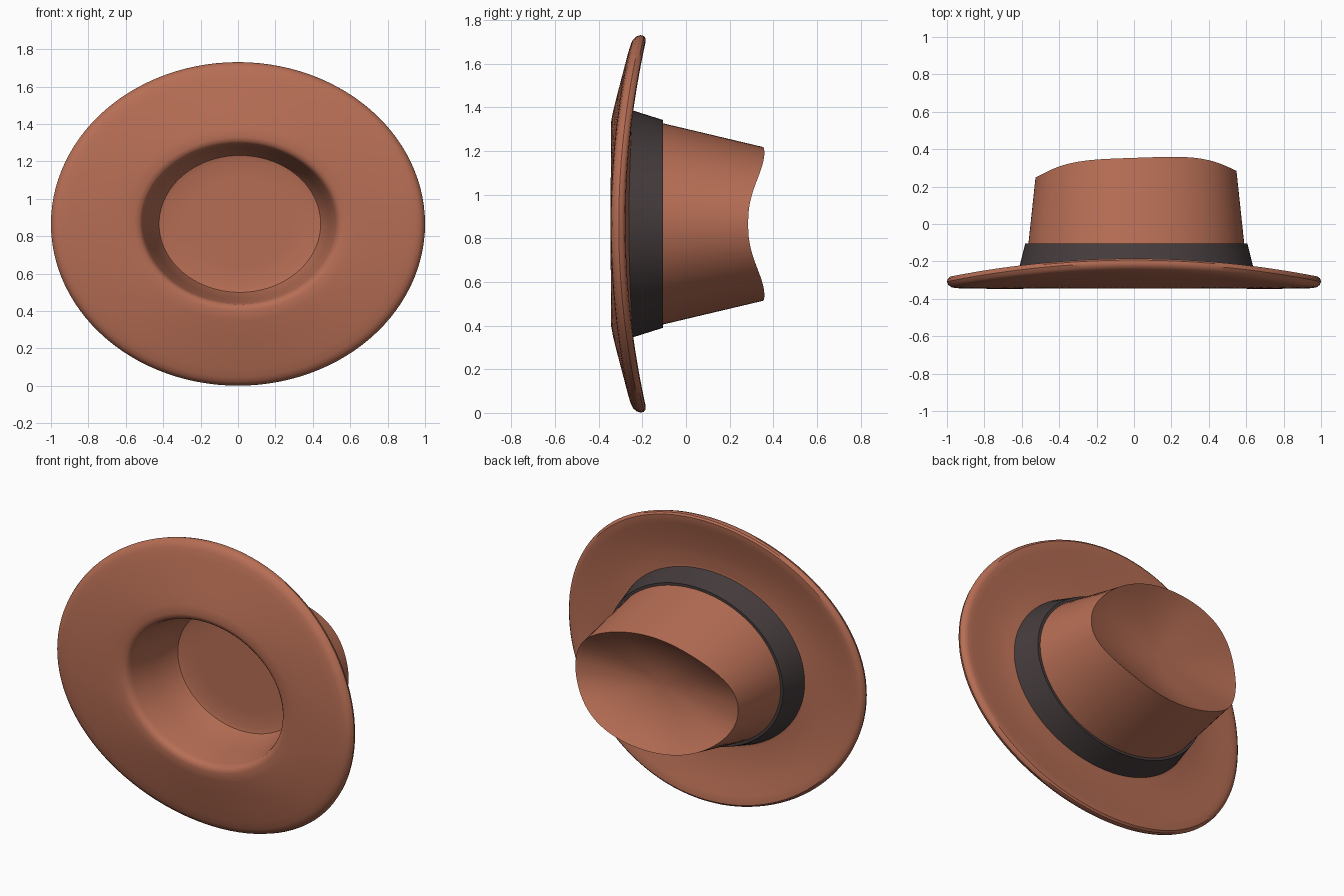
import bpy, math

if "Cube" in bpy.data.objects:
    bpy.data.objects.remove(bpy.data.objects["Cube"])

SEG = 112
ZC = 0.866  # height of the hat's axis, which runs along y


def material(name, rgb):
    m = bpy.data.materials.new(name)
    m.diffuse_color = (*rgb, 1)
    m.use_nodes = True
    m.node_tree.nodes["Principled BSDF"].inputs["Base Color"].default_value = m.diffuse_color
    return m


def loft(name, rings, mat, cap=True):
    """Skin a list of rings; closed into a loop, or capped at both ends."""
    verts = [p for r in rings for p in r]
    n = len(rings)
    faces = []
    for k in range(n - 1 if cap else n):
        a, b = k * SEG, (k + 1) % n * SEG
        for i in range(SEG):
            j = (i + 1) % SEG
            faces.append((a + i, a + j, b + j, b + i))
    if cap:
        for k in (0, n - 1):
            c = [sum(p[q] for p in rings[k]) / SEG for q in range(3)]
            verts.append(c)
            for i in range(SEG):
                j = (i + 1) % SEG
                tri = (k * SEG + i, k * SEG + j, len(verts) - 1)
                faces.append(tri if k else tri[::-1])
    me = bpy.data.meshes.new(name)
    me.from_pydata(verts, [], faces)
    ob = bpy.data.objects.new(name, me)
    bpy.context.collection.objects.link(ob)
    me.materials.append(mat)
    bpy.context.view_layer.objects.active = ob
    ob.select_set(True)
    bpy.ops.object.mode_set(mode='EDIT')
    bpy.ops.mesh.select_all(action='SELECT')
    bpy.ops.mesh.normals_make_consistent(inside=False)
    bpy.ops.object.mode_set(mode='OBJECT')
    bpy.ops.object.shade_smooth_by_angle(angle=math.radians(35))
    ob.select_set(False)


angles = [2 * math.pi * i / SEG for i in range(SEG)]


def ring(rx, rz, y, cx=0.0, lift=0.0):
    return [(cx + rx * math.cos(t), y + lift * math.sin(t) ** 2, ZC + rz * math.sin(t))
            for t in angles]


def brim_ring(u, y):
    """u runs from the head opening (0) to the outer edge (1)."""
    v = max(0, (u - 0.08) / 0.92)
    return ring(0.523 + 0.477 * u, 0.43 + 0.435 * u, y, 0.008 * (1 - u), 0.1 * v)


def crown_r(y):
    return 0.5775 - 0.107 * (y + 0.11), 0.462 - 0.237 * (y + 0.11)


def crown_top(f):
    """Creased crown top, f = 1 at the rim and 0 at the middle."""
    out = []
    for t in angles:
        s = abs(math.sin(t))
        rim = 0.267 + 0.018 * math.cos(t) + 0.087 * (s * s * (3 - 2 * s)) ** 1.3
        rx, rz = crown_r(rim)
        y = 0.215 + (rim - 0.215) * f ** 2
        out.append((0.0125 + f * rx * math.cos(t), y, ZC + f * rz * math.sin(t)))
    return out


# Felt body: inner floor, inner wall, brim underside, edge, brim top, crown
rings = [ring(r * 0.435, r * 0.368, 0.03, 0.01) for r in (0.3, 0.65, 0.92)]
rings += [ring(0.432, 0.366, 0.022, 0.01), ring(0.443, 0.375, 0.0, 0.01)]
rings += [ring(0.48, 0.4, -0.16, 0.01), ring(0.514, 0.424, -0.3, 0.008)]
profile = [(0.0, -0.325), (0.03, -0.338), (0.08, -0.344), (0.2, -0.347), (0.4, -0.347),
           (0.6, -0.346), (0.8, -0.345), (0.9, -0.343), (0.95, -0.338), (0.985, -0.326),
           (1.0, -0.308), (0.99, -0.292), (0.965, -0.281), (0.92, -0.277), (0.85, -0.277),
           (0.7, -0.279), (0.5, -0.277), (0.35, -0.27), (0.25, -0.262), (0.18, -0.257)]
rings += [brim_ring(u, y) for u, y in profile]
rings += [ring(*crown_r(y), y, 0.0125) for y in (-0.24, -0.11, 0.05)]
rings += [crown_top(f) for f in (1, 0.93, 0.85, 0.75, 0.62, 0.48, 0.33, 0.18, 0.06)]
loft("hat_body", rings, material("brown_felt", (0.47, 0.155, 0.09)))

# Ribbon band around the base of the crown
band = [ring(0.57, 0.45, -0.27, 0.0125), ring(0.635, 0.528, -0.27, 0.0125),
        ring(0.594, 0.476, -0.105, 0.0125), ring(0.57, 0.45, -0.105, 0.0125)]
loft("hat_band", band, material("dark_ribbon", (0.06, 0.045, 0.046)), cap=False)
